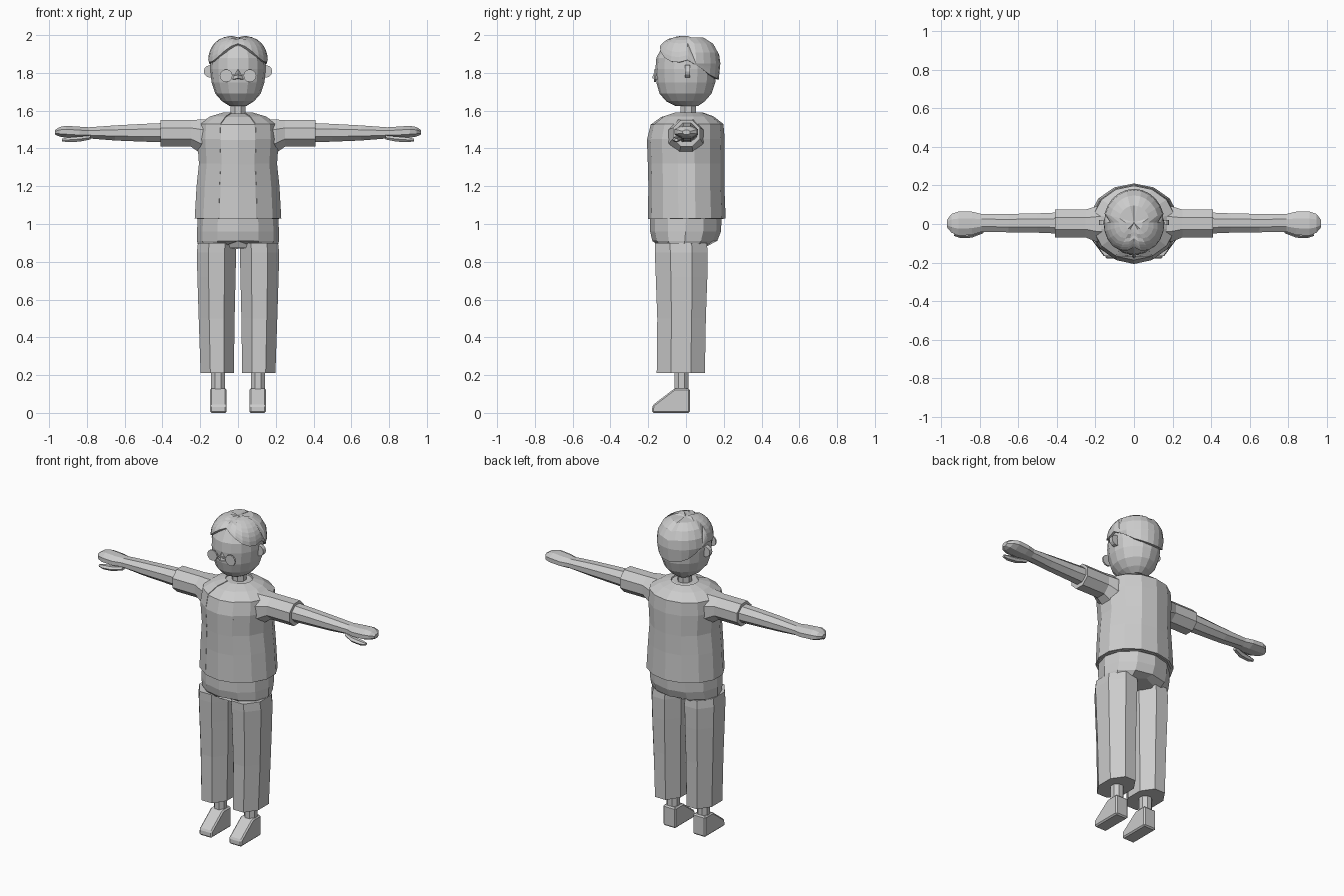
import bpy, bmesh
from math import sin, cos, pi, radians
from mathutils import Vector, Matrix

if "Cube" in bpy.data.objects:
    bpy.data.objects.remove(bpy.data.objects["Cube"])

grey = bpy.data.materials.new("plain_grey")
grey.use_nodes = True
colour = (0.6, 0.6, 0.6, 1)
grey.diffuse_color = colour
grey.node_tree.nodes["Principled BSDF"].inputs["Base Color"].default_value = colour


def finish(name, bm):
    bmesh.ops.recalc_face_normals(bm, faces=bm.faces)
    mesh = bpy.data.meshes.new(name)
    bm.to_mesh(mesh)
    bm.free()
    mesh.materials.append(grey)
    obj = bpy.data.objects.new(name, mesh)
    bpy.context.collection.objects.link(obj)
    return obj


def solidify(obj, thickness):
    mod = obj.modifiers.new("thickness", "SOLIDIFY")
    mod.thickness, mod.offset = thickness, -1


def loft(rings, n, axis="z", flat=True, caps=True):
    """Rings are (position, u min, u max, v min, v max); axis z uses u=x, v=y; axis x uses u=y, v=z."""
    bm = bmesh.new()
    shift = pi / n if flat else 0
    grow = 1 / cos(pi / n) if flat else 1
    rows = []
    for p, u0, u1, v0, v1 in rings:
        row = []
        for i in range(n):
            a = 2 * pi * i / n + shift
            u = (u0 + u1) / 2 + sin(a) * grow * (u1 - u0) / 2
            v = (v0 + v1) / 2 - cos(a) * grow * (v1 - v0) / 2
            row.append(bm.verts.new((u, v, p) if axis == "z" else (p, u, v)))
        rows.append(row)
    for a, b in zip(rows, rows[1:]):
        for i in range(n):
            j = (i + 1) % n
            bm.faces.new((a[i], a[j], b[j], b[i]))
    if caps:
        bm.faces.new(rows[0])
        bm.faces.new(rows[-1])
    return bm


def pair(name, make):
    """Build a left part and its mirrored right part."""
    for side, sign in (("left", 1), ("right", -1)):
        bm = make()
        bmesh.ops.scale(bm, vec=(sign, 1, 1), verts=bm.verts)
        finish(side + "_" + name, bm)


# Shirt, and an open jacket shell over it
torso = [(1.03, .235, -.2, .21), (1.2, .225, -.197, .203), (1.32, .212, -.2, .203),
         (1.45, .222, -.205, .205), (1.53, .215, -.185, .198),
         (1.57, .15, -.13, .145), (1.59, .08, -.065, .09)]
finish("shirt", loft([(z - .004, -x + .012, x - .012, f - .002, b - .012)
                      for z, x, f, b in torso], 14, flat=False))
bm = loft([(z, -x, x, f, b) for z, x, f, b in torso], 14, flat=False, caps=False)
front = [f for f in bm.faces if f.calc_center_median().y < 0 and abs(f.calc_center_median().x) < .055
         and min(abs(v.co.x) for v in f.verts) < .001]
bmesh.ops.delete(bm, geom=front, context="FACES")
solidify(finish("jacket", bm), .014)

# Sleeves, arms and mitten hands
pair("sleeve", lambda: loft([(.14, -.1, .1, 1.36, 1.555), (.2, -.09, .09, 1.375, 1.553),
                             (.25, -.07, .075, 1.41, 1.55), (.41, -.07, .075, 1.41, 1.55)], 8, "x"))
pair("arm", lambda: loft([(.38, -.05, .06, 1.432, 1.535), (.5, -.045, .055, 1.436, 1.53),
                          (.65, -.043, .052, 1.442, 1.522), (.79, -.04, .052, 1.453, 1.512),
                          (.84, -.057, .064, 1.453, 1.515), (.91, -.06, .064, 1.457, 1.52),
                          (.945, -.045, .052, 1.463, 1.513), (.968, -.018, .022, 1.473, 1.498)], 8, "x"))
pair("thumb", lambda: loft([(.78, -.045, -.015, 1.448, 1.468), (.84, -.068, -.03, 1.436, 1.463),
                            (.9, -.07, -.035, 1.433, 1.458), (.932, -.06, -.043, 1.438, 1.452)], 6, "x"))

# Trousers: hips with an arched crotch, and two straight legs
bm = loft([(.86, -.205, .205, -.145, .11), (.91, -.217, .217, -.178, .165),
           (.96, -.217, .217, -.19, .185), (1.06, -.212, .212, -.19, .19)], 12, flat=False)
for v in bm.verts:
    if v.co.z < .87:
        v.co.z += .05 * max(0, 1 - abs(v.co.x) / .14)
finish("trouser_hips", bm)
pair("trouser_leg", lambda: loft([(.21, .022, .198, -.155, .1), (.5, .018, .208, -.152, .105),
                                  (.72, .013, .215, -.16, .113), (.85, .01, .218, -.165, .115),
                                  (.9, .01, .212, -.165, .11)], 8))

# Ankles and wedge shoes
pair("ankle", lambda: loft([(.1, .07, .142, -.06, .012), (.24, .07, .142, -.06, .012)], 8))


def shoe():
    bm = bmesh.new()
    side = [(-.18, 0), (-.178, .04), (-.06, .13), (.02, .13), (.02, 0)]
    face = bm.faces.new([bm.verts.new((.06, y, z)) for y, z in side])
    out = bmesh.ops.extrude_face_region(bm, geom=[face])["geom"]
    bmesh.ops.translate(bm, vec=(.088, 0, 0), verts=[v for v in out if isinstance(v, bmesh.types.BMVert)])
    bmesh.ops.bevel(bm, geom=bm.edges[:], offset=.008, segments=1, affect="EDGES")
    return bm


pair("shoe", shoe)

# Neck and head
finish("neck", loft([(1.55, -.04, .04, -.028, .052), (1.68, -.04, .04, -.028, .052)], 8))
finish("head", loft([(1.625, -.045, .045, -.055, .065), (1.65, -.085, .085, -.105, .1),
                     (1.69, -.12, .12, -.14, .135), (1.75, -.14, .14, -.157, .155),
                     (1.82, -.147, .147, -.162, .16), (1.88, -.143, .143, -.157, .155),
                     (1.94, -.115, .115, -.125, .125), (1.975, -.06, .06, -.06, .07)], 16, flat=False))

# Hair cap with a swept hem and a centre parting
HEM = [1.965, 1.93, 1.88, 1.85, 1.868, 1.83, 1.79, 1.77, 1.765]


def hair_point(step, t):
    a = pi * step / 12
    h = min(step, 24 - step) * (len(HEM) - 1) / 12
    k = min(int(h), len(HEM) - 2)
    hem = HEM[k] + (HEM[k + 1] - HEM[k]) * (h - k)
    base, top = 1.85, 1.998
    rise = (hem - base) / (top - base)
    if t < .5 and rise < 0:
        z = hem + (base - hem) * t * 2
        r = .95 + .1 * t
    else:
        low = max(rise, 0)
        s = (t - .5) * 2 if rise < 0 else t
        up = low + (1 - low) * sin(s * pi / 2)
        z = base + (top - base) * up
        r = max(0, 1 - up ** 2.5) ** (1 / 2.5)
    p = Vector((.158 * r * sin(a), .008 - .174 * r * cos(a), z))
    if abs(p.x) < .02 and p.z > 1.9:
        p.z -= .01
    return p


bm = bmesh.new()
rows = [[bm.verts.new(hair_point(i, j / 8)) for i in range(24)] for j in range(8)]
crown = bm.verts.new((0, .008, 1.988))
for a, b in zip(rows, rows[1:]):
    for i in range(24):
        bm.faces.new((a[i], a[i - 1], b[i - 1], b[i]))
for i in range(24):
    bm.faces.new((rows[-1][i], rows[-1][i - 1], crown))
solidify(finish("hair", bm), .02)


# Ears and round spectacles are discs facing forward
def disc(x, y, z, radius, depth):
    bm = bmesh.new()
    place = Matrix.Translation((x, y, z)) @ Matrix.Rotation(radians(90), 4, "X")
    bmesh.ops.create_cone(bm, cap_ends=True, segments=12, radius1=radius, radius2=radius,
                          depth=depth, matrix=place)
    return bm


pair("ear", lambda: disc(.148, .008, 1.808, .033, .026))
pair("lens", lambda: disc(.063, -.164, 1.785, .034, .009))
bm = bmesh.new()
bmesh.ops.create_cube(bm, size=1, matrix=Matrix.Translation((0, -.165, 1.79)) @ Matrix.Diagonal((.06, .008, .008, 1)))
finish("spectacle_bridge", bm)

# Wedge nose
bm = bmesh.new()
nose = [bm.verts.new(c) for c in ((0, -.155, 1.84), (-.032, -.15, 1.765), (.032, -.15, 1.765), (0, -.18, 1.772))]
for a, b, c in ((0, 1, 3), (0, 3, 2), (1, 2, 3), (0, 2, 1)):
    bm.faces.new((nose[a], nose[b], nose[c]))
finish("nose", bm)
